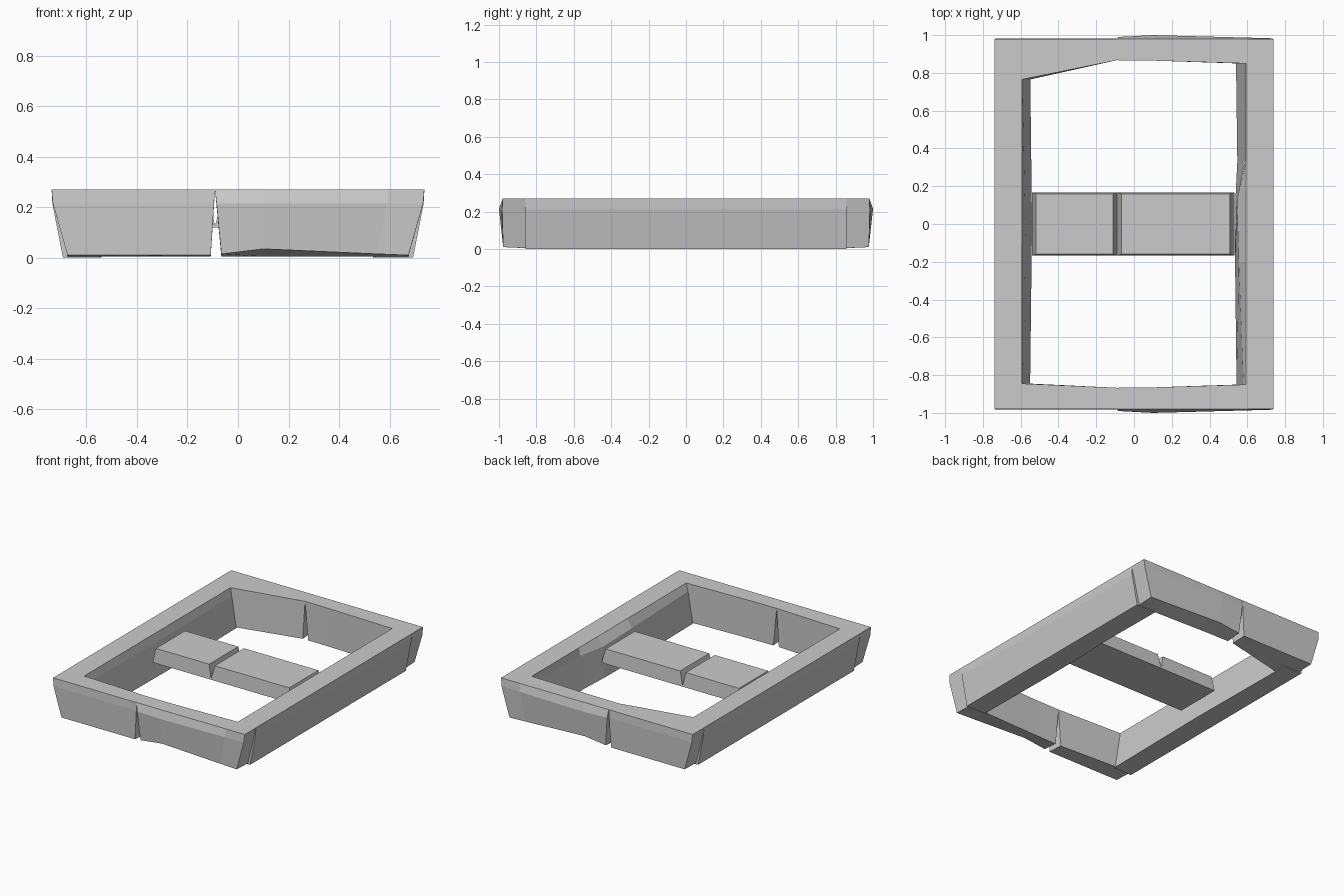
import bpy, bmesh

if "Cube" in bpy.data.objects:
    bpy.data.objects.remove(bpy.data.objects["Cube"])


def loft(name, rings):
    """Skin a row of equal-length point rings and cap both ends."""
    bm = bmesh.new()
    vs = [[bm.verts.new(p) for p in ring] for ring in rings]
    n = len(vs[0])
    for a, b in zip(vs, vs[1:]):
        for i in range(n):
            j = (i + 1) % n
            bm.faces.new((a[i], a[j], b[j], b[i]))
    bm.faces.new(vs[0])
    bm.faces.new(vs[-1])
    bmesh.ops.recalc_face_normals(bm, faces=bm.faces)
    mesh = bpy.data.meshes.new(name)
    bm.to_mesh(mesh)
    bm.free()
    ob = bpy.data.objects.new(name, mesh)
    bpy.context.collection.objects.link(ob)
    return ob


TOP, MID = 0.27, 0.215


def end_ring(side, x_top, x_mid, x_bot, y_mid, y_in, z_out=0.01):
    """Cross-section of a short end bar; side is -1 front, 1 back."""
    return [(x_top, side * 0.98, TOP), (x_mid, side * y_mid, MID),
            (x_bot, side * 0.978, z_out), (x_bot, side * y_in, 0.005),
            (x_top, side * y_in, TOP)]


def side_ring(side, y, x_mid, x_bot):
    """Cross-section of a long side bar, leaning inward at the bottom."""
    return [(side * 0.738, y, TOP), (side * 0.735, y, MID), (side * 0.693, y, 0),
            (side * x_bot, y, 0), (side * x_mid, y, MID), (side * 0.593, y, TOP)]


# End bars, each in two boards parted by a V gap that closes at the top
for side, label, corner in ((-1, "front", 0.845), (1, "back", 0.765)):
    loft(label + "_board_left", [
        end_ring(side, -0.738, -0.733, -0.675, 0.983, corner),
        end_ring(side, -0.593, -0.59, -0.55, 0.983, corner),
        end_ring(side, -0.091, -0.095, -0.108, 0.983, 0.867)])
    loft(label + "_board_right", [
        end_ring(side, -0.091, -0.085, -0.066, 0.99, 0.867, 0.015),
        end_ring(side, 0.1, 0.1, 0.1, 1.0, 0.865, 0.035),
        end_ring(side, 0.593, 0.59, 0.55, 0.987, 0.85, 0.015),
        end_ring(side, 0.738, 0.733, 0.675, 0.983, 0.85)])

# Long side bars; the right one bulges where the slat meets it
loft("left_side_bar", [side_ring(-1, y, m, b) for y, m, b in (
    (-0.857, 0.585, 0.55), (0, 0.575, 0.54), (0.857, 0.585, 0.55))])
loft("right_side_bar", [side_ring(1, y, m, b) for y, m, b in (
    (-0.857, 0.58, 0.543), (-0.2, 0.555, 0.535), (0.13, 0.545, 0.537),
    (0.33, 0.585, 0.547), (0.857, 0.585, 0.54))])

# Cross slat with a V groove in its top
slat = [(-0.54, 0.12), (0.533, 0.12), (0.507, 0.22), (-0.067, 0.22),
        (-0.091, 0.125), (-0.11, 0.22), (-0.52, 0.22)]
loft("cross_slat", [[(x, s * (0.168 - 0.08 * (z - 0.12)), z) for x, z in slat]
                    for s in (-1, 1)])
